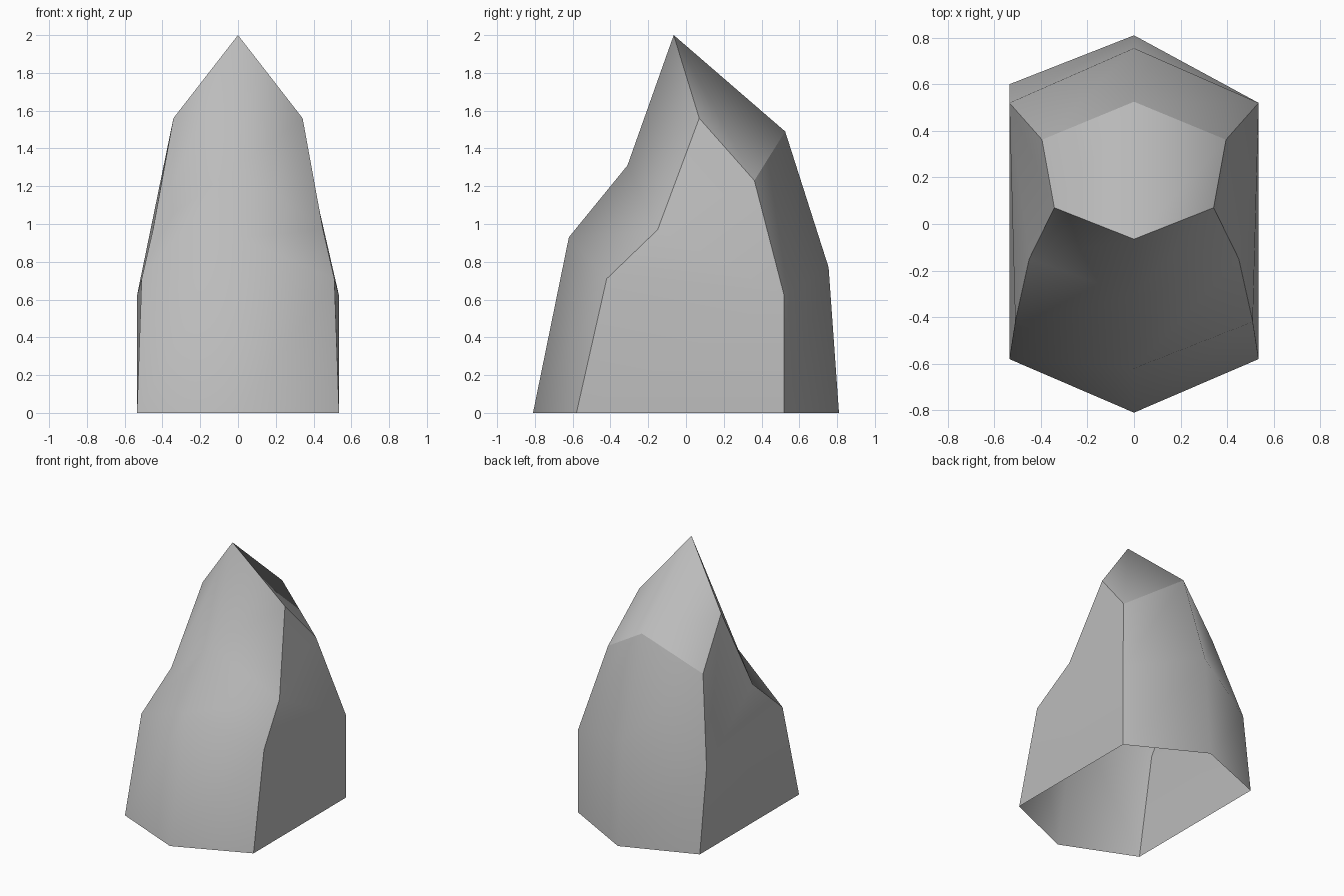
import bpy, bmesh

cube = bpy.data.objects.get("Cube")
if cube:
    bpy.data.objects.remove(cube, do_unlink=True)

# One flat stone colour
stone = bpy.data.materials.new("stone grey")
stone.use_nodes = True
colour = (0.5, 0.5, 0.5, 1)
stone.diffuse_color = colour
stone.node_tree.nodes["Principled BSDF"].inputs["Base Color"].default_value = colour

bm = bmesh.new()


def column(points):
    return [bm.verts.new(p) for p in points]


# Upright columns of corners, from the ground to the cap
front = column([(0, -0.81, 0), (0, -0.62, 0.93), (0, -0.31, 1.31), (0, -0.065, 2)])
back = column([(0, 0.81, 0), (0, 0.755, 0.77), (0, 0.525, 1.49)])


def build_half(side, back_base_y):
    """Add the front, side, back and cap faces of one half."""
    fc = column([(side * 0.535, -0.58, 0), (side * 0.51, -0.42, 0.71),
                 (side * 0.45, -0.15, 0.97), (side * 0.342, 0.07, 1.56)])
    bc = column([(side * 0.535, back_base_y, 0), (side * 0.535, 0.52, 0.62),
                 (side * 0.395, 0.362, 1.23)])
    faces = [(front[i], fc[i], fc[i + 1], front[i + 1]) for i in range(3)]
    faces += [(bc[i], back[i], back[i + 1], bc[i + 1]) for i in range(2)]
    faces += [(fc[0], bc[0], bc[1], fc[1]),
              (fc[1], bc[1], fc[2]),
              (fc[2], bc[1], bc[2], fc[3]),
              (front[3], fc[3], bc[2], back[2])]
    for corners in faces:
        bm.faces.new(corners if side > 0 else corners[::-1])
    # Crisp corners beside the flank and around the cap
    rim = [front[3], fc[3], bc[2], back[2]]
    for line in (fc, bc, rim):
        for a, b in zip(line, line[1:]):
            bm.edges.get((a, b)).smooth = False


build_half(1, 0.52)
build_half(-1, 0.60)

for face in bm.faces:
    face.smooth = True

# The rock is an open shell underneath
mesh = bpy.data.meshes.new("rock")
bm.to_mesh(mesh)
bm.free()
mesh.materials.append(stone)
rock = bpy.data.objects.new("rock", mesh)
bpy.context.collection.objects.link(rock)
